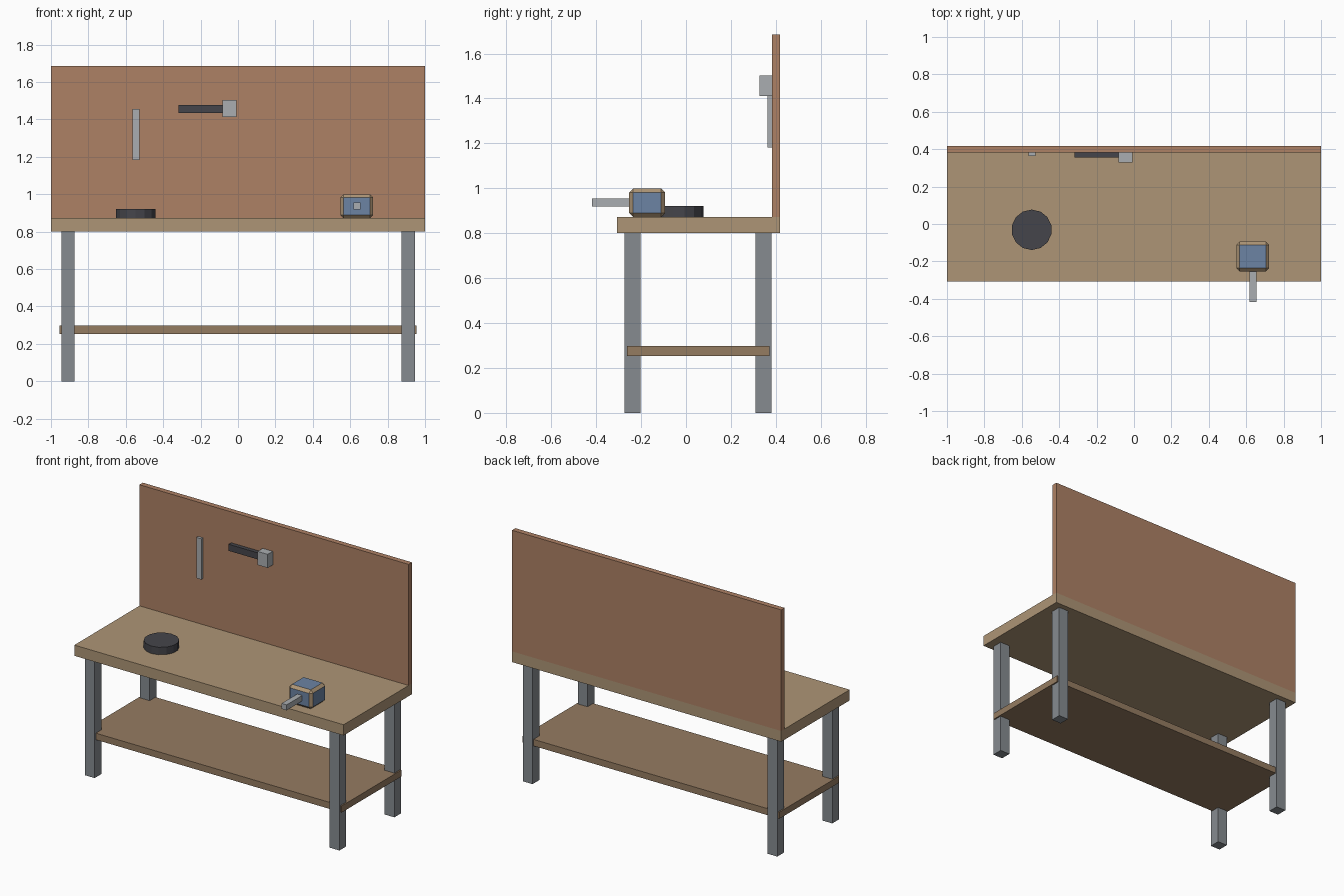
import bpy, bmesh

if "Cube" in bpy.data.objects:
    bpy.data.objects.remove(bpy.data.objects["Cube"])


def material(name, rgb):
    m = bpy.data.materials.new(name)
    m.diffuse_color = (*rgb, 1)
    m.use_nodes = True
    m.node_tree.nodes["Principled BSDF"].inputs["Base Color"].default_value = m.diffuse_color
    return m


WOOD = material("light_wood", (0.42, 0.30, 0.18))
SHELF = material("shelf_wood", (0.30, 0.20, 0.12))
BOARD = material("board_brown", (0.42, 0.22, 0.13))
STEEL = material("leg_steel", (0.24, 0.26, 0.28))
PALE = material("pale_steel", (0.40, 0.42, 0.44))
DARK = material("dark_rubber", (0.06, 0.06, 0.07))
BLUE = material("vise_blue", (0.15, 0.23, 0.37))


def finish(name, bm, *mats):
    me = bpy.data.meshes.new(name)
    bm.to_mesh(me)
    bm.free()
    for m in mats:
        me.materials.append(m)
    ob = bpy.data.objects.new(name, me)
    bpy.context.collection.objects.link(ob)
    return ob


def box_mesh(x, y, z):
    """Box from (min, max) ranges on each axis."""
    bm = bmesh.new()
    bmesh.ops.create_cube(bm, size=1)
    for v in bm.verts:
        v.co = [(a + b) / 2 + c * (b - a) for c, (a, b) in zip(v.co, (x, y, z))]
    return bm


def box(name, x, y, z, mat):
    return finish(name, box_mesh(x, y, z), mat)


# Bench: top, shelf, back board
box("table_top", (-1, 1), (-0.308, 0.418), (0.80, 0.872), WOOD)
box("lower_shelf", (-0.954, 0.954), (-0.262, 0.371), (0.253, 0.297), SHELF)
box("back_board", (-1, 1), (0.382, 0.418), (0.872, 1.685), BOARD)

# Four legs
for side, sx in (("left", -1), ("right", 1)):
    for end, cy in (("front", -0.238), ("back", 0.345)):
        box(f"{end}_{side}_leg", (sx * 0.909 - 0.036, sx * 0.909 + 0.036),
            (cy - 0.036, cy + 0.036), (0, 0.80), STEEL)

# Tools hanging on the board
box("file", (-0.564, -0.527), (0.363, 0.382), (1.182, 1.455), PALE)
box("hammer_handle", (-0.318, -0.084), (0.355, 0.382), (1.434, 1.478), DARK)
box("hammer_head", (-0.084, -0.009), (0.328, 0.382), (1.412, 1.503), PALE)

# Round disc on the table
bm = bmesh.new()
bmesh.ops.create_cone(bm, cap_ends=True, segments=14, radius1=0.108,
                      radius2=0.108, depth=0.05)
bmesh.ops.translate(bm, verts=bm.verts, vec=(-0.547, -0.031, 0.897))
finish("round_disc", bm, DARK)

# Vise: blue body with wood-coloured chamfers
bm = box_mesh((0.547, 0.723), (-0.253, -0.093), (0.872, 1.0))
cut = bmesh.ops.bevel(bm, geom=bm.edges[:], offset=0.018, segments=1,
                      affect='EDGES')
for f in cut["faces"]:
    f.material_index = 1
finish("vise_body", bm, BLUE, WOOD)
box("vise_handle", (0.617, 0.654), (-0.418, -0.25), (0.918, 0.955), PALE)
